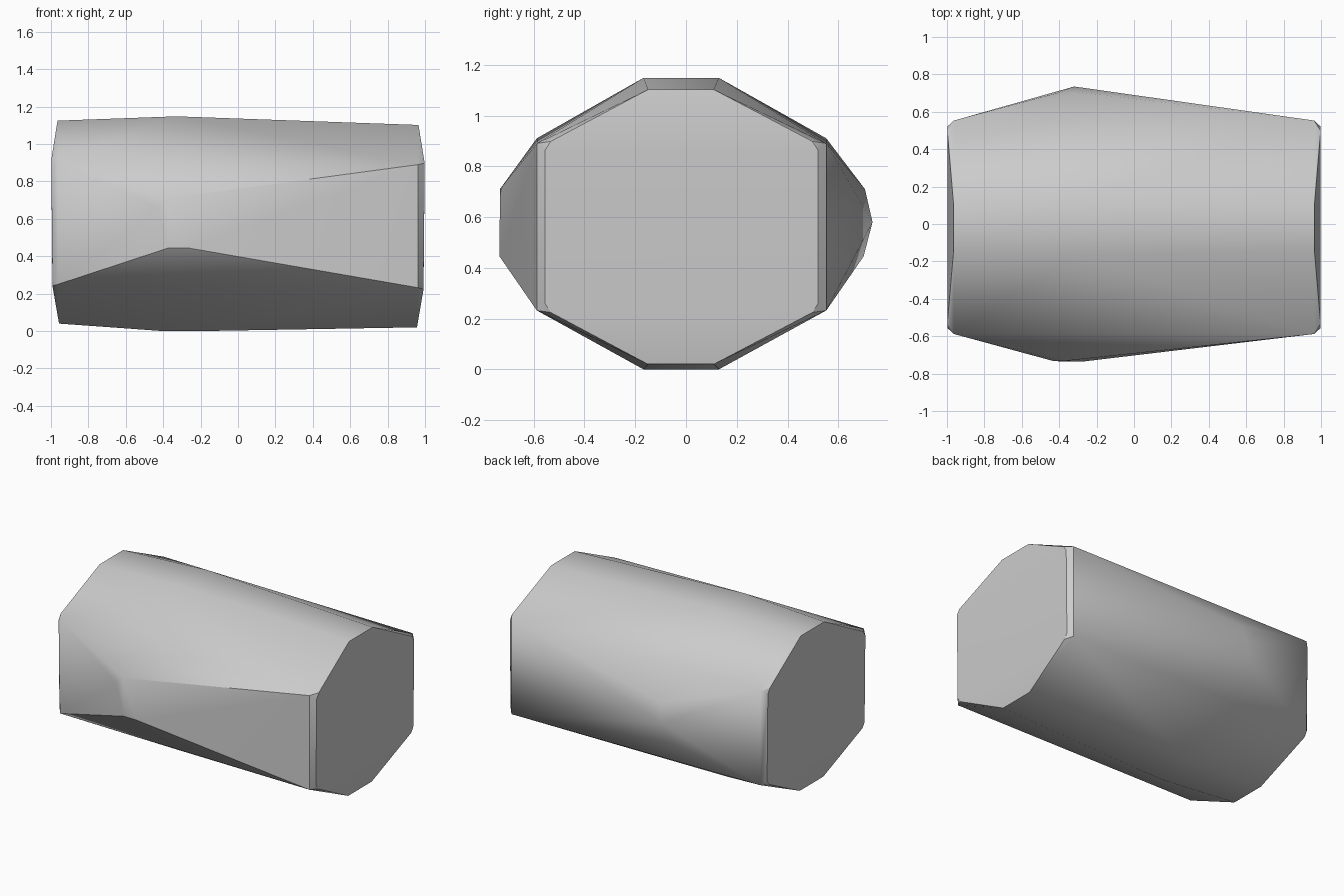
import bpy, bmesh, math

cube = bpy.data.objects.get("Cube")
if cube:
    bpy.data.objects.remove(cube, do_unlink=True)

grey = bpy.data.materials.new("stone grey")
grey.use_nodes = True
COLOUR = (0.6, 0.6, 0.6, 1)
grey.diffuse_color = COLOUR
grey.node_tree.nodes["Principled BSDF"].inputs["Base Color"].default_value = COLOUR


def end_ring(side, z_low, z_high, z_bottom, z_top):
    """Chamfered end cap: rim corners, inset cap corners, top and bottom edges."""
    pts = []
    for y, inward in ((-0.588, 1), (0.553, -1)):
        for z, up in ((z_low, 1), (z_high, -1)):
            x = 0.992 if up == 1 else 0.998
            pts.append((side * 0.963, y, z))
            pts.append((side * x, y + inward * 0.032, z + up * 0.028))
            pts.append((side * x, y + inward * 0.055, z - up * 0.008))
    for y in (-0.15, 0.11):
        pts.append((side * 0.965, y, z_top))
        pts.append((side * 0.957, y, z_bottom))
    return pts


points = end_ring(-1, 0.25, 0.91, 0.04, 1.125) + end_ring(1, 0.232, 0.89, 0.02, 1.102)

# top and bottom ridges of the swollen middle
for y in (-0.168, 0.13):
    points += [(-0.33, y, 1.148), (-0.4, y, 0), (-0.2, y, 0)]

# front bulge
points += [(-0.43, -0.733, 0.66), (-0.38, -0.733, 0.71), (-0.37, -0.735, 0.445),
           (-0.27, -0.735, 0.445)]
# back bulge
points += [(-0.32, 0.735, 0.58), (-0.41, 0.7, 0.71), (-0.3, 0.705, 0.71),
           (-0.38, 0.7, 0.445)]

# wrap the body around the sections
bm = bmesh.new()
for p in points:
    bm.verts.new(p)
hull = bmesh.ops.convex_hull(bm, input=bm.verts)
loose = [v for v in bm.verts if not v.link_faces]
bmesh.ops.delete(bm, geom=loose, context='VERTS')
bmesh.ops.dissolve_limit(bm, angle_limit=math.radians(0.5), verts=bm.verts, edges=bm.edges)
bmesh.ops.recalc_face_normals(bm, faces=bm.faces)

mesh = bpy.data.meshes.new("stone_body")
bm.to_mesh(mesh)
bm.free()
mesh.materials.append(grey)
body = bpy.data.objects.new("stone_body", mesh)
bpy.context.collection.objects.link(body)
bpy.context.view_layer.objects.active = body
body.select_set(True)
bpy.ops.object.shade_smooth_by_angle(angle=math.radians(30))
